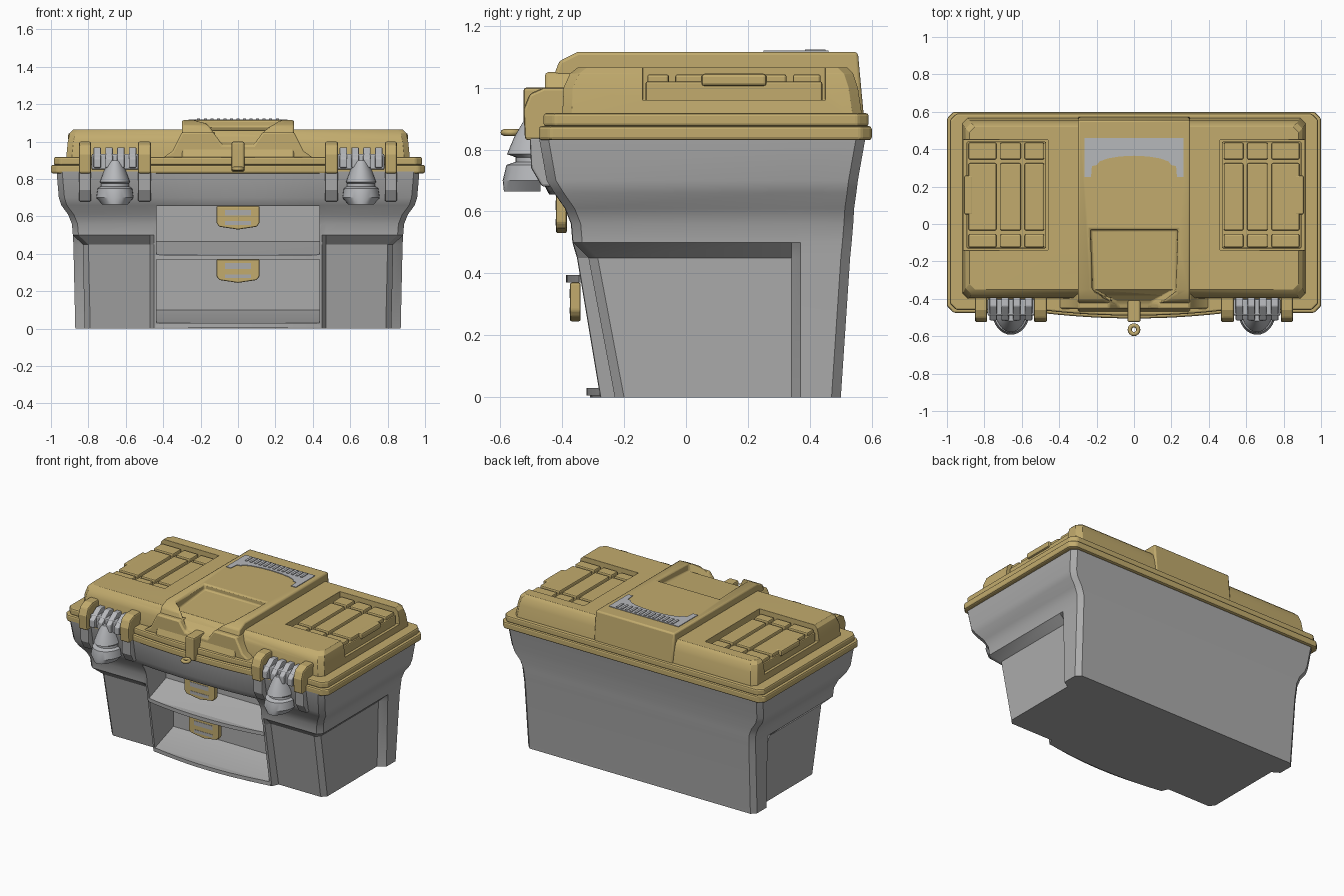
import bpy, bmesh, math

cube = bpy.data.objects.get("Cube")
if cube:
    bpy.data.objects.remove(cube, do_unlink=True)


def material(name, color):
    m = bpy.data.materials.new(name)
    m.use_nodes = True
    m.diffuse_color = (*color, 1)
    m.node_tree.nodes["Principled BSDF"].inputs["Base Color"].default_value = (*color, 1)
    return m


GOLD = material("mustard plastic", (0.54, 0.41, 0.155))
GREY = material("grey plastic", (0.41, 0.41, 0.41))
PALE = material("pale grey plastic", (0.47, 0.48, 0.50))


def loft(name, rings, mat, mirror=False, bevel=0.0):
    """Closed skin over rings of equal length, capped at both ends."""
    bm = bmesh.new()
    rows = [[bm.verts.new(p) for p in ring] for ring in rings]
    n = len(rows[0])
    for low, high in zip(rows, rows[1:]):
        for i in range(n):
            j = (i + 1) % n
            bm.faces.new((low[i], low[j], high[j], high[i]))
    bm.faces.new(rows[0][::-1])
    bm.faces.new(rows[-1])
    bmesh.ops.recalc_face_normals(bm, faces=bm.faces)
    me = bpy.data.meshes.new(name)
    bm.to_mesh(me)
    bm.free()
    me.materials.append(mat)
    ob = bpy.data.objects.new(name, me)
    bpy.context.collection.objects.link(ob)
    if mirror:
        ob.modifiers.new("mirror", "MIRROR")
    if bevel:
        soften(ob, bevel)
    return ob


def soften(ob, width):
    b = ob.modifiers.new("bevel", "BEVEL")
    b.width, b.segments, b.limit_method = width, 2, "ANGLE"


def prism(name, pts, axis, a, b, mat, **kw):
    """Outline extruded along an axis: x takes (y,z), y takes (x,z), z takes (x,y)."""
    place = {"x": lambda p, t: (t, p[0], p[1]),
             "y": lambda p, t: (p[0], t, p[1]),
             "z": lambda p, t: (p[0], p[1], t)}[axis]
    return loft(name, [[place(p, t) for p in pts] for t in (a, b)], mat, **kw)


def box(name, x0, x1, y0, y1, z0, z1, mat, **kw):
    return prism(name, [(x0, y0), (x1, y0), (x1, y1), (x0, y1)], "z", z0, z1, mat, **kw)


def activate(ob):
    bpy.ops.object.select_all(action="DESELECT")
    ob.select_set(True)
    bpy.context.view_layer.objects.active = ob


def cut(targets, cutter):
    for ob in targets:
        m = ob.modifiers.new("cut", "BOOLEAN")
        m.object, m.operation, m.solver = cutter, "DIFFERENCE", "EXACT"
        activate(ob)
        bpy.ops.object.modifier_apply(modifier=m.name)
    bpy.data.objects.remove(cutter, do_unlink=True)


def smooth(ob, degrees=30):
    activate(ob)
    bpy.ops.object.shade_smooth_by_angle(angle=math.radians(degrees))


def symmetric(half):
    """Completes an outline given from front centre round the +x side."""
    return half + [(-p[0], *p[1:]) for p in reversed(half) if p[0] > 0]


def bowed(front, bow, half_width=0.45):
    return [(x, front - bow * (1 - (x / half_width) ** 2))
            for x in (half_width * k / 6 for k in range(7))]


# Tub: stepped corners below the ledge, flared shoulder above
def tub_ring(z, w, back, front, bow, ix, iy):
    fc, side, r = front + iy, w - ix, 0.03
    half = bowed(front, bow) + [(0.47, fc), (side - r, fc), (side, fc + r), (side, 0.34),
                                (w, 0.37), (w, back - r), (w - r, back)]
    return [(x, y, z) for x, y in symmetric(half)]


tub = loft("tub", [tub_ring(*r) for r in (
    (0, 0.87, 0.50, -0.275, 0.035, 0.05, 0.045),
    (0.45, 0.88, 0.53, -0.35, 0.035, 0.05, 0.035),
    (0.50, 0.883, 0.535, -0.365, 0.03, 0, 0),
    (0.56, 0.888, 0.54, -0.37, 0.025, 0, 0),
    (0.61, 0.908, 0.543, -0.39, 0.02, 0, 0),
    (0.66, 0.945, 0.55, -0.425, 0.02, 0, 0),
    (0.70, 0.958, 0.555, -0.45, 0.015, 0, 0),
    (0.84, 0.97, 0.58, -0.475, 0.01, 0, 0))], GREY)

# Drawer openings, lips and pulls
for label, z0, z1, back, lip, pull_y in (("lower", 0.03, 0.37, -0.08, -0.28, -0.375),
                                         ("upper", 0.395, 0.655, -0.16, -0.345, -0.42)):
    cutter = prism("drawer_cutter", [(-0.7, z0), (lip, z0), (back, z0 + 0.07), (back, z1), (-0.7, z1)],
                   "x", -0.435, 0.435, GREY)
    cut([tub], cutter)
    edge = symmetric(bowed(lip, 0.042, 0.44) + [(0.44, lip + 0.05)])
    prism(label + "_drawer_lip", edge, "z", z0 - 0.025, z0, GREY)
    pull = [(-0.115, z1), (-0.115, z1 - 0.09), (-0.1, z1 - 0.11), (0, z1 - 0.125),
            (0.1, z1 - 0.11), (0.115, z1 - 0.09), (0.115, z1)]
    prism(label + "_drawer_pull", pull, "y", pull_y, pull_y + 0.035, GOLD, bevel=0.006)
    for drop, tall in ((0.05, 0.03), (0.1, 0.02)):
        box(label + "_pull_slot", -0.07, 0.07, pull_y - 0.002, pull_y + 0.004,
            z1 - drop, z1 - drop + tall, GREY)
smooth(tub)

# Lid rim in two steps, bowed at the front centre
for name, w, front, back, z0, z1 in (("lid_rim_lower", 1.0, -0.475, 0.60, 0.83, 0.876),
                                     ("lid_rim_upper", 0.985, -0.46, 0.59, 0.874, 0.918)):
    c = 0.035
    outline = symmetric(bowed(front, 0.03, 0.5) + [(w - c, front), (w, front + c),
                                                   (w, back - c), (w - c, back)])
    prism(name, outline, "z", z0, z1, GOLD, bevel=0.01)


# Lid dome, raised centre hump and its front skirt
def dome_ring(z, w, front, back):
    c = 0.03
    half = [(w - c, front), (w, front + c), (w, back - c), (w - c, back)]
    return [(x, y, z) for x, y in symmetric(half)]


dome = loft("lid_dome", [dome_ring(*r) for r in (
    (0.90, 0.92, -0.40, 0.57), (1.0, 0.91, -0.395, 0.555),
    (1.045, 0.90, -0.375, 0.54), (1.065, 0.88, -0.35, 0.52))], GOLD)
hump = prism("lid_hump", [(0.575, 0.90), (0.555, 1.115), (-0.35, 1.115), (-0.41, 1.085),
                          (-0.44, 1.0), (-0.475, 0.90)], "x", -0.3, 0.3, GOLD)
skirt = prism("lid_skirt", [(-0.42, 0.90), (-0.35, 0.95), (-0.30, 1.05),
                            (0.30, 1.05), (0.35, 0.95), (0.42, 0.90)], "y", -0.455, -0.3, GOLD)
hollow = loft("hollow_cutter", [[(-w, y, z), (w, y, z), (0.235, y, 1.2), (-0.235, y, 1.2)]
                                for y, w, z in ((-0.03, 0.233, 1.075), (-0.35, 0.22, 1.06),
                                                (-0.42, 0.09, 0.99), (-0.6, 0.06, 0.95))], GOLD)
cut([dome, hump, skirt], hollow)
cut([dome], box("tray_cutter", 0.46, 1.1, -0.14, 0.45, 0.96, 1.2, GOLD, mirror=True))
for part in (dome, hump, skirt):
    soften(part, 0.01)
    smooth(part)

# Small organisers sunk in the lid ends
box("organiser_base", 0.47, 0.895, -0.13, 0.44, 0.93, 1.02, GOLD, mirror=True, bevel=0.006)
for x0, x1 in ((0.48, 0.585), (0.605, 0.715), (0.735, 0.885)):
    for y0, y1 in ((-0.125, -0.055), (-0.035, 0.325), (0.345, 0.435)):
        box("organiser_pad", x0, x1, y0, y1, 1.01, 1.043, GOLD, mirror=True, bevel=0.008)
box("organiser_clasp", 0.86, 0.908, 0.05, 0.26, 1.005, 1.045, GOLD, mirror=True, bevel=0.01)

# Padlock tab and eyelet
box("lock_tab", -0.035, 0.035, -0.525, -0.40, 0.84, 1.0, GOLD, bevel=0.01)
bpy.ops.mesh.primitive_torus_add(location=(0, -0.565, 0.855), major_radius=0.023, minor_radius=0.011,
                                 major_segments=24, minor_segments=8)
eyelet = bpy.context.object
eyelet.name = "lock_eyelet"
eyelet.data.materials.append(GOLD)
smooth(eyelet, 60)

# Folding carry handle with grip ribs
arch = [(0.2 * math.cos(math.pi * k / 8), 0.315 + 0.05 * math.sin(math.pi * k / 8)) for k in range(9)]
grip = [(0.265, 0.46), (0.265, 0.25), (0.23, 0.25), (0.225, 0.31)] + arch
grip += [(-0.225, 0.31), (-0.23, 0.25), (-0.265, 0.25), (-0.265, 0.46)]
prism("carry_handle", grip, "z", 1.105, 1.119, PALE)
for k in range(13):
    x = -0.21 + 0.035 * k
    box("grip_rib", x - 0.008, x + 0.008, 0.385, 0.45, 1.115, 1.123, PALE)

# Latch brackets, gold on the lid and grey on the tub
for x0, x1 in ((0.465, 0.535), (0.785, 0.85)):
    prism("lid_bracket", [(-0.37, 1.0), (-0.46, 1.0), (-0.505, 0.98), (-0.525, 0.93),
                          (-0.52, 0.83), (-0.44, 0.83), (-0.37, 0.9)], "x", x0, x1, GOLD,
          mirror=True, bevel=0.01)
    prism("tub_bracket", [(-0.44, 0.84), (-0.505, 0.84), (-0.50, 0.74), (-0.465, 0.68), (-0.41, 0.68)],
          "x", x0, x1, GREY, mirror=True, bevel=0.008)

# Latches: hinge bar, prongs and bell-shaped flap
LATCH = 0.658
box("latch_bar", LATCH - 0.125, LATCH + 0.125, -0.49, -0.40, 0.85, 0.935, PALE, mirror=True, bevel=0.008)
for k in (-1.5, -0.5, 0.5, 1.5):
    x = LATCH + 0.063 * k
    prism("latch_prong", [(-0.39, 0.965), (-0.44, 0.97), (-0.515, 0.91), (-0.515, 0.86), (-0.42, 0.86)],
          "x", x - 0.02, x + 0.02, PALE, mirror=True, bevel=0.006)
flap = loft("latch_flap", [[(LATCH + r * math.cos(math.pi * k / 16), -0.47 - d * math.sin(math.pi * k / 16), z)
                            for k in range(17)] for z, r, d in (
    (0.90, 0.035, 0.05), (0.84, 0.06, 0.085), (0.785, 0.08, 0.108), (0.775, 0.074, 0.08),
    (0.76, 0.076, 0.08), (0.75, 0.092, 0.11), (0.70, 0.10, 0.122), (0.665, 0.07, 0.118))],
    PALE, mirror=True)
smooth(flap)
